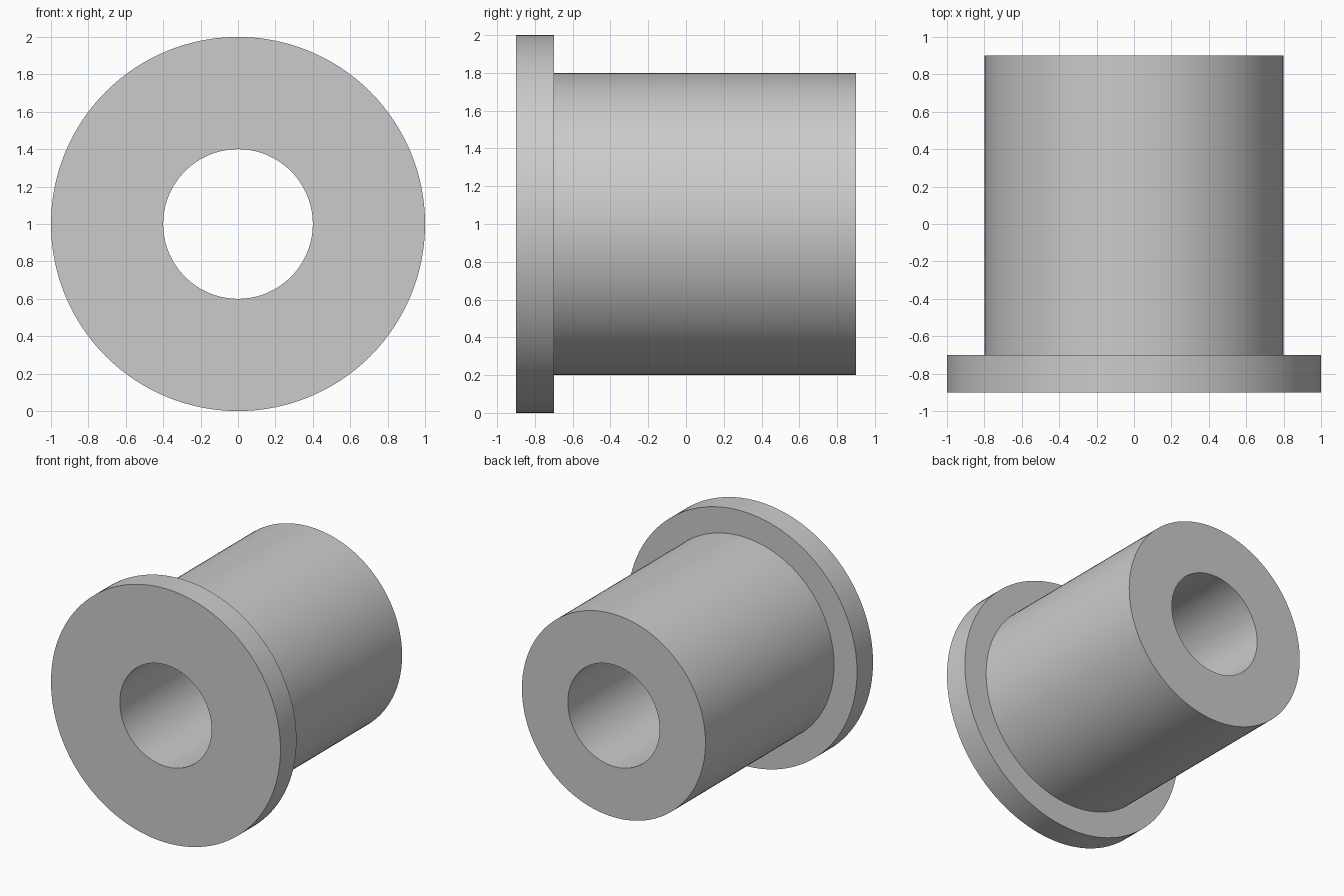
import bpy
import bmesh
import math
from mathutils import Matrix, Vector

default_cube = bpy.data.objects.get("Cube")
if default_cube:
    bpy.data.objects.remove(default_cube, do_unlink=True)

SEGMENTS = 128
AXIS_HEIGHT = 1.0

# Plain grey material
grey = bpy.data.materials.new("plain_grey")
grey.use_nodes = True
colour = (0.6, 0.6, 0.6, 1.0)
grey.diffuse_color = colour
grey.node_tree.nodes["Principled BSDF"].inputs["Base Color"].default_value = colour

# Half section as (radius, y): bore, flange, sleeve
bore, sleeve, flange = 0.4, 0.8, 1.0
front, shoulder, back = -0.9, -0.7, 0.9
section = [
    (bore, front), (flange, front), (flange, shoulder),
    (sleeve, shoulder), (sleeve, back), (bore, back),
]

# Revolve the closed section around the y axis
bm = bmesh.new()
rings = []
for i in range(SEGMENTS):
    turn = Matrix.Rotation(math.tau * i / SEGMENTS, 3, 'Y')
    rings.append([bm.verts.new(turn @ Vector((r, y, 0))) for r, y in section])
for i, ring in enumerate(rings):
    following = rings[(i + 1) % SEGMENTS]
    for j in range(len(section)):
        k = (j + 1) % len(section)
        bm.faces.new((ring[j], ring[k], following[k], following[j]))
bmesh.ops.recalc_face_normals(bm, faces=bm.faces)

mesh = bpy.data.meshes.new("flanged_bushing")
bm.to_mesh(mesh)
bm.free()
mesh.materials.append(grey)

bushing = bpy.data.objects.new("flanged_bushing", mesh)
bushing.location.z = AXIS_HEIGHT
bpy.context.collection.objects.link(bushing)

# Smooth round walls, crisp rims
bpy.ops.object.select_all(action='DESELECT')
bushing.select_set(True)
bpy.context.view_layer.objects.active = bushing
bpy.ops.object.shade_smooth_by_angle(angle=math.radians(30))
